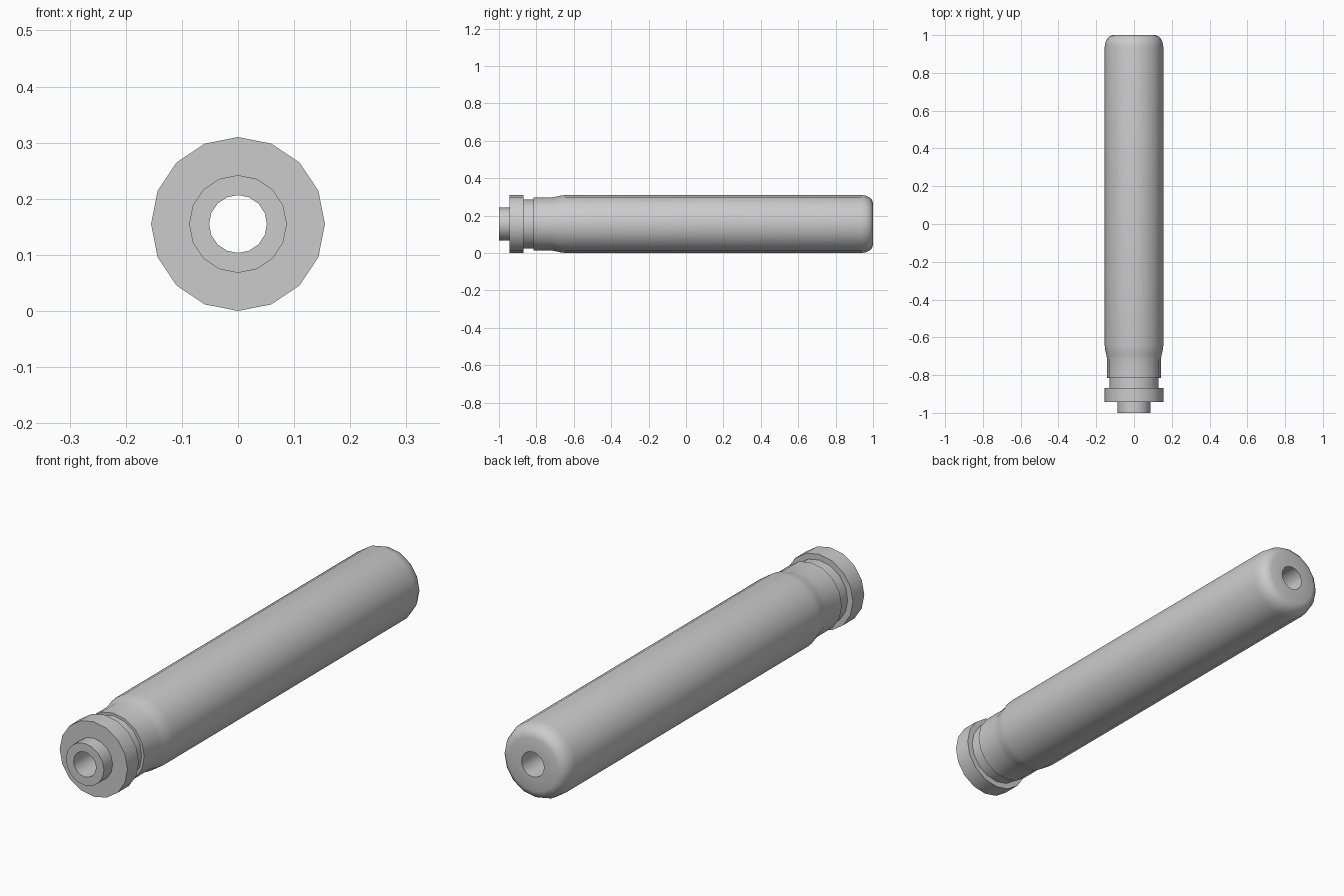
import bpy, bmesh, math

if "Cube" in bpy.data.objects:
    bpy.data.objects.remove(bpy.data.objects["Cube"])

SIDES = 16
CENTRE_Z = 0.155


def lathe(name, profile):
    """Spin a closed (radius, y) profile around the y axis into a hollow solid."""
    bm = bmesh.new()
    rings = []
    for i in range(SIDES):
        a = 2 * math.pi * i / SIDES
        rings.append([bm.verts.new((r * math.sin(a), y, CENTRE_Z + r * math.cos(a)))
                      for r, y in profile])
    n = len(profile)
    for i in range(SIDES):
        a, b = rings[i], rings[(i + 1) % SIDES]
        for j in range(n):
            k = (j + 1) % n
            bm.faces.new((a[j], a[k], b[k], b[j]))
    bmesh.ops.recalc_face_normals(bm, faces=bm.faces)
    mesh = bpy.data.meshes.new(name)
    bm.to_mesh(mesh)
    bm.free()
    obj = bpy.data.objects.new(name, mesh)
    bpy.context.collection.objects.link(obj)
    bpy.context.view_layer.objects.active = obj
    obj.select_set(True)
    bpy.ops.object.shade_smooth_by_angle(angle=math.radians(35))
    obj.select_set(False)
    return obj


bore = 0.0515
nozzle = [(bore, -1.0), (0.087, -1.0), (0.087, -0.943)]      # front stub
flange = [(0.155, -0.943), (0.155, -0.869)]                  # wide collar
groove = [(0.131, -0.869), (0.131, -0.815)]                  # recessed ring
neck = [(0.142, -0.815), (0.142, -0.715), (0.146, -0.695), (0.152, -0.67)]
grip = [(0.155, -0.645), (0.155, 0.938)]                     # long tube
rounded_end = [(0.151, 0.962), (0.142, 0.982), (0.128, 0.995),
               (0.111, 1.0), (bore, 1.0)]

lathe("hollow_handle", nozzle + flange + groove + neck + grip + rounded_end)
